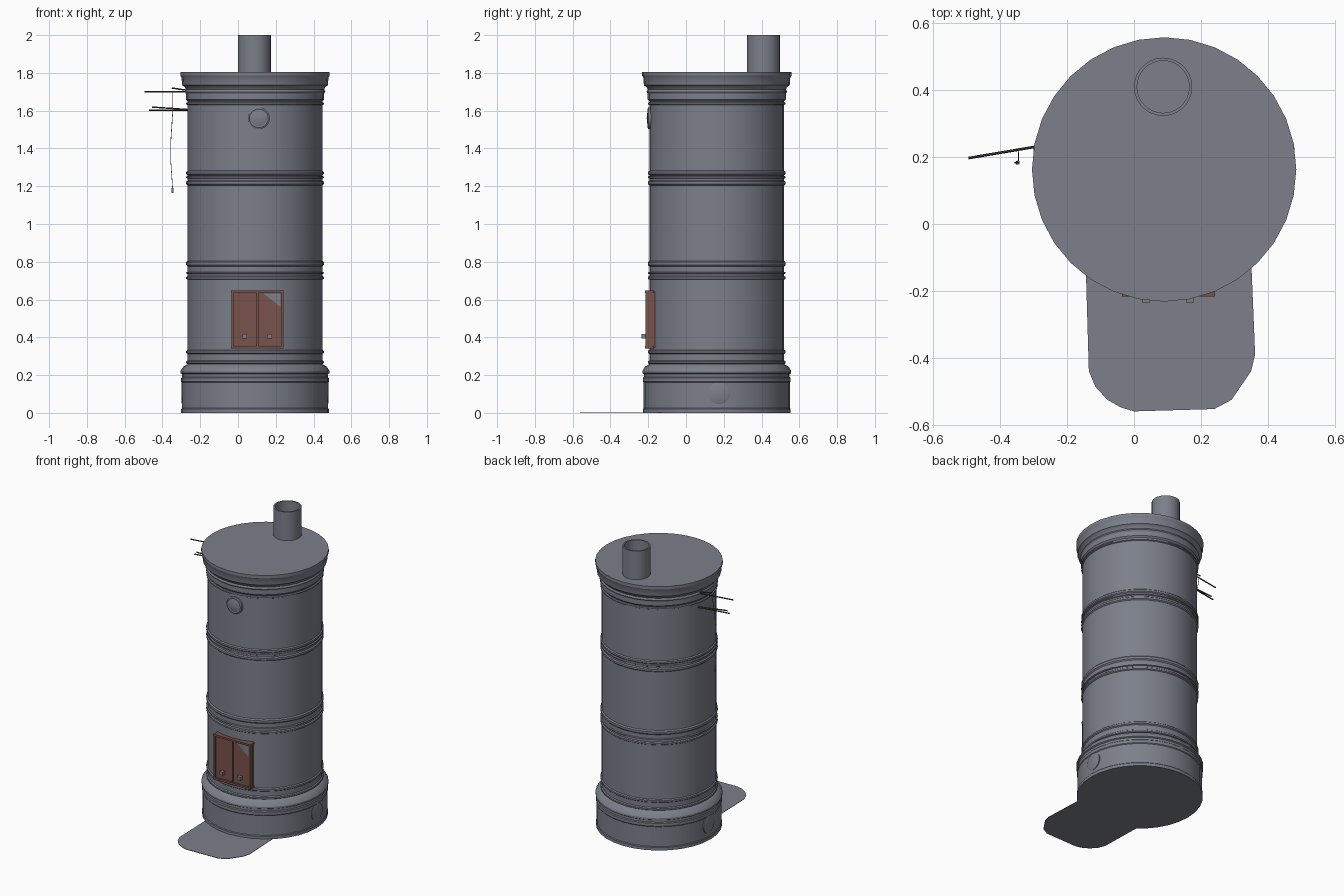
import bpy, bmesh, math
from mathutils import Vector

if "Cube" in bpy.data.objects:
    bpy.data.objects.remove(bpy.data.objects["Cube"])

CX, CY = 0.09, 0.163   # stove axis


def material(name, rgb):
    m = bpy.data.materials.new(name)
    m.diffuse_color = (*rgb, 1)
    m.use_nodes = True
    m.node_tree.nodes["Principled BSDF"].inputs["Base Color"].default_value = m.diffuse_color
    return m


IRON = material("grey iron", (0.20, 0.215, 0.255))
RUST = material("red brown door", (0.19, 0.085, 0.07))
DARK = material("dark brown metal", (0.07, 0.05, 0.045))


def finish(name, bm, mat, smooth=False):
    bmesh.ops.recalc_face_normals(bm, faces=bm.faces)
    me = bpy.data.meshes.new(name)
    bm.to_mesh(me)
    bm.free()
    me.materials.append(mat)
    ob = bpy.data.objects.new(name, me)
    bpy.context.collection.objects.link(ob)
    if smooth:
        bpy.ops.object.select_all(action='DESELECT')
        ob.select_set(True)
        bpy.context.view_layer.objects.active = ob
        bpy.ops.object.shade_smooth_by_angle(angle=math.radians(30))
    return ob


def lathe(name, profile, origin, mat, sides=32, axis=(0, 0, 1)):
    """Revolve (radius, height) pairs; zero radius makes a pole."""
    bm = bmesh.new()
    rot = Vector((0, 0, 1)).rotation_difference(Vector(axis))
    o = Vector(origin)
    rings = []
    for r, h in profile:
        n = 1 if r == 0 else sides
        rings.append([bm.verts.new(o + rot @ Vector((
            r * math.cos(2 * math.pi * i / sides),
            r * math.sin(2 * math.pi * i / sides), h))) for i in range(n)])
    for a, b in zip(rings, rings[1:]):
        for i in range(sides):
            j = (i + 1) % sides
            vs = [a[i % len(a)], a[j % len(a)], b[j % len(b)], b[i % len(b)]]
            bm.faces.new(list(dict.fromkeys(vs)))
    return finish(name, bm, mat, True)


def box(name, x, y, z, mat):
    bm = bmesh.new()
    bmesh.ops.create_cube(bm, size=1)
    for v in bm.verts:
        v.co = [lo + (c + 0.5) * (hi - lo) for c, (lo, hi) in zip(v.co, (x, y, z))]
    return finish(name, bm, mat)


def rod(name, points, radius, mat):
    """Thin bar through the given points."""
    bm = bmesh.new()
    for a, b in zip(points, points[1:]):
        a, b = Vector(a), Vector(b)
        ret = bmesh.ops.create_cone(bm, cap_ends=True, segments=6, radius1=radius,
                                    radius2=radius, depth=(b - a).length)
        q = Vector((0, 0, 1)).rotation_difference(b - a)
        for v in ret["verts"]:
            v.co = q @ v.co + (a + b) / 2
    return finish(name, bm, mat)


# Drum with plinth, bead bands and cornice
R = 0.357
profile = [(0, 0), (0.391, 0), (0.391, 0.02), (0.387, 0.025), (0.387, 0.16), (0.391, 0.165),
           (0.391, 0.185), (0.386, 0.19), (0.386, 0.205), (0.394, 0.21), (0.394, 0.222),
           (0.380, 0.245), (0.362, 0.255)]


def bead(z, h):
    return [(R, z), (R + 0.007, z + h * 0.25), (R + 0.007, z + h * 0.75), (R, z + h)]


for z, h in ((0.258, 0.02), (0.312, 0.022), (0.705, 0.02), (0.735, 0.012), (0.775, 0.03),
             (1.205, 0.025), (1.24, 0.015), (1.258, 0.024), (1.63, 0.015)):
    profile += bead(z, h)
profile += [(R, 1.65), (0.366, 1.66), (0.366, 1.69), (0.372, 1.70), (0.366, 1.712),
            (0.372, 1.725), (0.386, 1.735), (0.389, 1.775), (0.395, 1.785),
            (0.395, 1.805), (0, 1.805)]
lathe("stove_drum", profile, (CX, CY, 0), IRON)

# Flue pipe, open at the top
lathe("flue_pipe", [(0.087, 1.80), (0.087, 2.0), (0.078, 2.0), (0.078, 1.80)],
      (0.087, 0.41, 0), IRON, 28)

# Hearth plate on the floor
bm = bmesh.new()
outline = [(-0.145, -0.10), (-0.135, -0.44), (-0.115, -0.487), (-0.08, -0.525), (-0.04, -0.548),
           (0.0, -0.56), (0.24, -0.553), (0.292, -0.525), (0.35, -0.44), (0.362, -0.39),
           (0.35, -0.10)]
face = bm.faces.new([bm.verts.new((x, y, 0)) for x, y in outline])
up = bmesh.ops.extrude_face_region(bm, geom=[face])["geom"]
for v in up:
    if isinstance(v, bmesh.types.BMVert):
        v.co.z = 0.003
finish("hearth_plate", bm, IRON)

# Round covers: front medallion and a clean-out cap on each side
medal = [(0.058, -0.01), (0.058, 0.006), (0.050, 0.010), (0.044, 0.008), (0.025, 0.013), (0, 0.015)]
lathe("front_medallion", medal, (0.11, -0.193, 1.56), IRON, 24, (0, -1, 0))
cap = [(0.058, -0.02), (0.058, 0.002), (0.052, 0.005), (0, 0.005)]
for side, name in ((1, "right_cleanout_cap"), (-1, "left_cleanout_cap")):
    lathe(name, cap, (CX + side * 0.385, 0.175, 0.105), IRON, 24, (side, 0, 0))

# Fire door: body, two leaves, frame bars, knobs
box("door_body", (-0.028, 0.234), (-0.203, -0.165), (0.345, 0.64), RUST)
for i, x0 in enumerate((-0.02, 0.112)):
    box(f"door_leaf_{i}", (x0, x0 + 0.114), (-0.208, -0.19), (0.362, 0.632), RUST)
    kx = x0 + 0.056
    box(f"door_knob_{i}", (kx - 0.012, kx + 0.012), (-0.235, -0.2), (0.395, 0.417), IRON)
for i, x0 in enumerate((-0.034, 0.098, 0.23)):
    box(f"door_frame_post_{i}", (x0, x0 + 0.01), (-0.214, -0.18), (0.345, 0.645), RUST)
for name, z0 in (("bottom", 0.34), ("top", 0.636)):
    box(f"door_frame_{name}", (-0.036, 0.242), (-0.216, -0.17), (z0, z0 + 0.013), RUST)

# Bare iron corner on the right leaf
bm = bmesh.new()
bm.faces.new([bm.verts.new((x, -0.2086, z)) for x, z in
              ((0.135, 0.632), (0.226, 0.632), (0.226, 0.56))])
finish("bare_door_corner", bm, IRON)


# Damper rods sticking out to the left, and their hanging chain
def on_line(x, z):
    return (x, 0.235 + (x + 0.27) * 0.169, z)


rod("upper_damper_rod", [on_line(-0.495, 1.70), on_line(-0.25, 1.70)], 0.004, DARK)
rod("upper_damper_stay", [on_line(-0.35, 1.72), on_line(-0.25, 1.705)], 0.004, DARK)
rod("lower_damper_rod", [on_line(-0.47, 1.603), on_line(-0.25, 1.603)], 0.004, DARK)
rod("lower_damper_stay", [on_line(-0.455, 1.619), on_line(-0.25, 1.605)], 0.004, DARK)
rod("pull_chain", [(-0.345, 0.215, 1.70), (-0.345, 0.19, 1.60), (-0.355, 0.183, 1.45),
                   (-0.357, 0.183, 1.35), (-0.345, 0.183, 1.17)], 0.0018, IRON)
box("chain_weight", (-0.352, -0.342), (0.178, 0.188), (1.165, 1.19), IRON)
